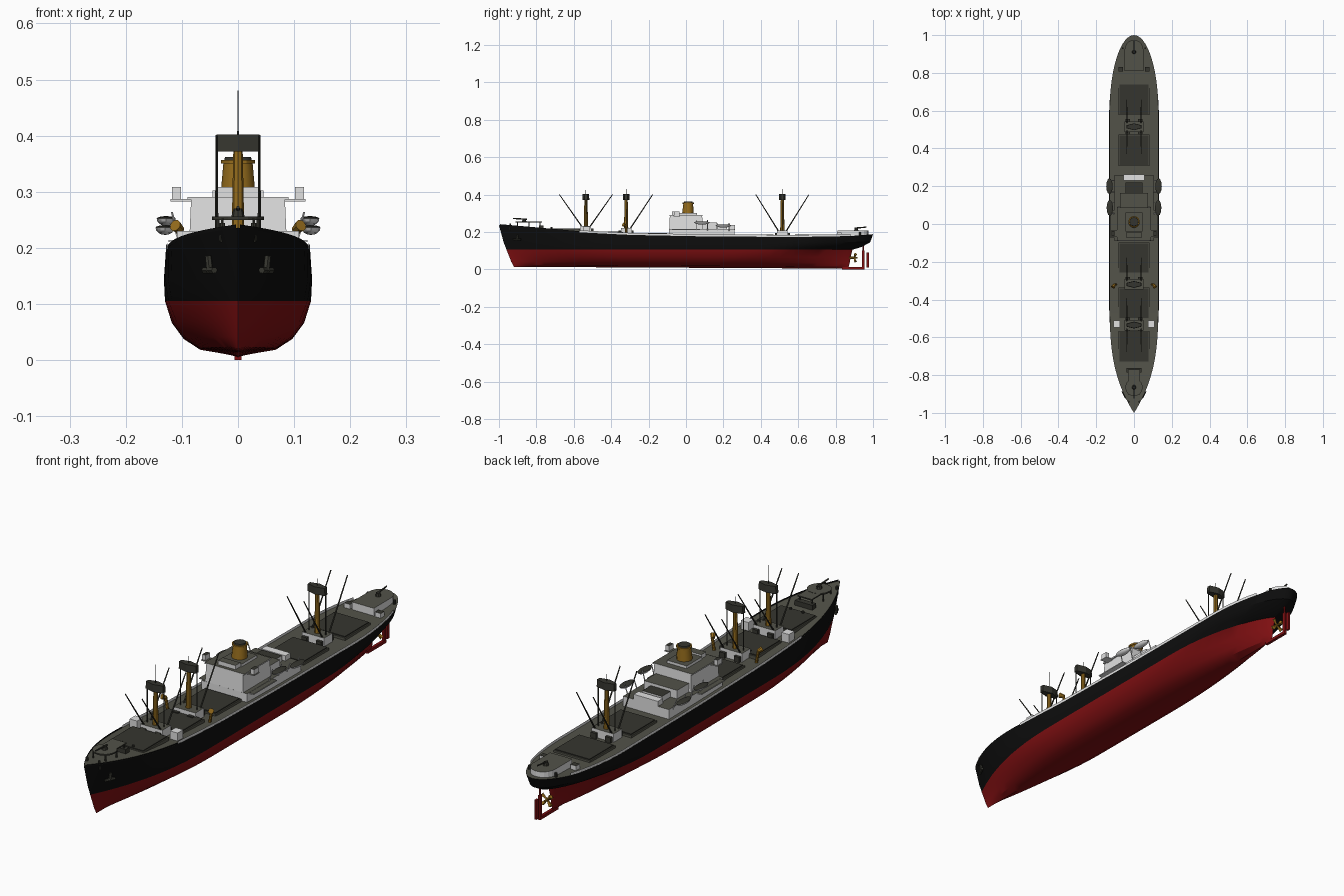
import bpy, bmesh, math
from mathutils import Vector

cube = bpy.data.objects.get("Cube")
if cube:
    bpy.data.objects.remove(cube, do_unlink=True)


def material(name, rgb):
    m = bpy.data.materials.new(name)
    m.use_nodes = True
    col = (*rgb, 1)
    m.diffuse_color = col
    m.node_tree.nodes["Principled BSDF"].inputs["Base Color"].default_value = col
    return m


BLACK = material("hull black", (.004, .004, .004))
RED = material("bottom red", (.22, .005, .006))
DECK = material("deck grey", (.085, .085, .066))
DARK = material("hatch dark grey", (.036, .036, .028))
WHITE = material("house white", (.75, .75, .75))
GOLD = material("mast gold", (.3, .15, .012))


def finish(name, bm, mats, smooth=False):
    bmesh.ops.remove_doubles(bm, verts=bm.verts, dist=1e-5)
    bmesh.ops.recalc_face_normals(bm, faces=bm.faces)
    me = bpy.data.meshes.new(name)
    bm.to_mesh(me)
    bm.free()
    ob = bpy.data.objects.new(name, me)
    bpy.context.collection.objects.link(ob)
    for m in mats:
        me.materials.append(m)
    if smooth:
        bpy.ops.object.select_all(action='DESELECT')
        ob.select_set(True)
        bpy.context.view_layer.objects.active = ob
        bpy.ops.object.shade_smooth_by_angle(angle=math.radians(30))
    return ob


def prism(name, outline, z0, z1, mat, top=None, taper=1.0):
    """Upright solid over a plan outline, with an optional top colour."""
    bm = bmesh.new()
    cx = sum(p[0] for p in outline) / len(outline)
    cy = sum(p[1] for p in outline) / len(outline)
    lo = [bm.verts.new((x, y, z0)) for x, y in outline]
    hi = [bm.verts.new((cx + (x - cx) * taper, cy + (y - cy) * taper, z1)) for x, y in outline]
    n = len(outline)
    bm.faces.new(lo)
    bm.faces.new(hi).material_index = 1
    for i in range(n):
        bm.faces.new((lo[i], lo[(i + 1) % n], hi[(i + 1) % n], hi[i]))
    return finish(name, bm, [mat, top or mat])


def box(name, x, y, hx, hy, z0, z1, mat, top=None, taper=1.0):
    plan = [(x - hx, y - hy), (x + hx, y - hy), (x + hx, y + hy), (x - hx, y + hy)]
    return prism(name, plan, z0, z1, mat, top, taper)


def rod(name, a, b, r0, r1, mat, sides=8):
    a, b = Vector(a), Vector(b)
    bm = bmesh.new()
    bmesh.ops.create_cone(bm, cap_ends=True, segments=sides, radius1=r0, radius2=r1, depth=(b - a).length)
    bm.transform(Vector((0, 0, 1)).rotation_difference(b - a).to_matrix().to_4x4())
    bmesh.ops.translate(bm, verts=bm.verts, vec=(a + b) / 2)
    return finish(name, bm, [mat], sides > 6)


# Hull lines: sheer curve and waterlines
SHEER = [(-1, .236), (-.75, .214), (-.57, .198), (-.3, .184), (.1, .176), (.6, .173), (.88, .178), (1, .188)]


def sheer(y):
    for (a, za), (b, zb) in zip(SHEER, SHEER[1:]):
        if y <= b:
            return za + (zb - za) * (y - a) / (b - a)
    return SHEER[-1][1]


# z, bow y, stern y, half beam, bow length, bow power, stern length, stern power
LEVELS = [(.004, -.92, .87, 0, .5, 2, .6, 1),
          (.015, -.925, .87, .068, .6, 1.7, .8, .8),
          (.035, -.935, .875, .097, .6, 1.8, .75, .8),
          (.065, -.945, .88, .118, .6, 2, .65, .85),
          (.105, -.96, .89, .13, .6, 2.3, .5, .8),
          (.12, -.965, .94, .131, .6, 2.4, .45, .65),
          (.145, -.975, .985, .132, .6, 2.6, .42, .55),
          (None, -1, 1, .129, .6, 3, .4, .5)]


def half_beam(y, lv):
    _, bow, stern, w, lb, pb, ls, ps = lv
    sb = min(max((y - bow) / lb, 0), 1)
    ss = min(max((stern - y) / ls, 0), 1)
    return w * (1 - (1 - sb) ** pb) * (1 - (1 - ss) ** 2) ** ps


def hull_point(t, lv, side):
    y = lv[1] + (lv[2] - lv[1]) * t
    z = sheer(y) if lv[0] is None else lv[0] + .01 * (1 - t) * max(0, 1 - lv[0] / .105)
    return (side * half_beam(y, lv), y, z)


STEPS = [(1 - math.cos(math.pi * i / 40)) / 2 for i in range(41)]
bm = bmesh.new()
for t0, t1 in zip(STEPS, STEPS[1:]):
    for side in (-1, 1):
        for k, (lo, hi) in enumerate(zip(LEVELS, LEVELS[1:])):
            pts = [hull_point(t0, lo, side), hull_point(t1, lo, side), hull_point(t1, hi, side), hull_point(t0, hi, side)]
            f = bm.faces.new([bm.verts.new(p) for p in pts])
            f.material_index = 0 if k < 4 else 1
    top = LEVELS[-1]
    pts = [hull_point(t0, top, -1), hull_point(t1, top, -1), hull_point(t1, top, 1), hull_point(t0, top, 1)]
    bm.faces.new([bm.verts.new(p) for p in pts]).material_index = 2
finish("hull", bm, [RED, BLACK, DECK], True)

# White bulwarks along the well decks, black ones at the ends
for name, y0, y1, h, mat in (("bow_bulwark", -.995, -.57, .006, BLACK), ("side_bulwark", -.57, .88, .011, WHITE)):
    bm = bmesh.new()
    ys = [y0 + (y1 - y0) * i / 30 for i in range(31)]
    for side in (-1, 1):
        for a, b in zip(ys, ys[1:]):
            pts = [(side * half_beam(y, LEVELS[-1]) * .995, y, sheer(y) + dz) for y, dz in ((a, 0), (b, 0), (b, h), (a, h))]
            bm.faces.new([bm.verts.new(p) for p in pts])
    finish(name, bm, [mat])

# Keel shoe, rudder and propeller
box("keel_shoe", 0, .895, .006, .06, 0, .012, RED)
for y in (.948, .971):
    box("rudder", 0, y, .004, .007, .01, .1 if y < .96 else .09, RED)
rod("rudder_stock", (0, .948, .09), (0, .948, .14), .004, .004, RED)
rod("propeller_hub", (0, .875, .062), (0, .918, .062), .008, .004, GOLD)
for i in range(4):
    a = math.pi / 4 + i * math.pi / 2
    rod("propeller_blade", (0, .9, .062), (.028 * math.cos(a), .906, .062 + .028 * math.sin(a)), .003, .009, GOLD, 4)

# Cargo hatches
for y in (.66, .39, -.18, -.42, -.65):
    z = sheer(y)
    box("hatch_coaming", 0, y, .083, .083, z - .005, z + .009, DECK)
    box("hatch_cover", 0, y, .078, .078, z, z + .013, DARK)

# Masts with winch houses, crosstrees and derrick booms
for y, booms in ((-.535, (-1, 1)), (-.32, (1,)), (.515, (-1, 1))):
    z = sheer(y)
    box("mast_house", 0, y, .05, .028, z - .005, z + .035, WHITE, DECK)
    rod("mast", (0, y, z), (0, y, .39), .012, .008, GOLD)
    plan = [(-.04, y - .008), (0, y - .018), (.04, y - .008), (.04, y + .008), (0, y + .018), (-.04, y + .008)]
    prism("crosstree", plan, .372, .402, DARK, taper=.95)
    rod("topmast", (0, y, .4), (0, y, .48 if y < -.5 else .43), .0015, .0006, DARK, 5)
    for side in (-1, 1):
        box("winch", side * .033, y, .012, .04, z, z + .022, DARK)
        rod("kingpost_stay", (side * .038, y, z + .02), (side * .038, y, .38), .0022, .0022, DARK, 5)
        for d in booms:
            rod("derrick_boom", (side * .038, y + d * .02, z + .03), (side * .038, y + d * .142, .4), .0035, .0022, DARK, 6)

# Side lockers and ventilators on the fore deck
for side in (-1, 1):
    box("deck_locker", side * .092, -.53, .017, .018, .19, .23, WHITE)
    rod("ventilator", (side * .095, -.32, .18), (side * .105, -.32, .235), .006, .006, GOLD)
    rod("ventilator_cowl", (side * .102, -.32, .232), (side * .112, -.335, .24), .007, .011, GOLD)

# Midship deckhouse, stepped up to the bridge
box("lower_house", 0, .085, .104, .175, .17, .215, WHITE, DECK)
box("bridge_house", 0, 0, .087, .09, .21, .288, WHITE, DECK, .96)
box("bridge_roof", 0, 0, .09, .088, .286, .291, WHITE, DECK)
box("boat_deck_house", 0, .125, .075, .04, .21, .25, WHITE, DECK)
box("engine_casing", 0, .18, .045, .04, .21, .238, WHITE, DARK)
box("after_house", 0, .245, .055, .016, .21, .236, WHITE, WHITE)
box("funnel_base", 0, .01, .045, .05, .288, .302, WHITE, DECK)
box("chart_house", 0, -.058, .04, .016, .288, .308, WHITE, DECK)

# Funnel
rod("funnel", (0, .01, .295), (0, .012, .352), .031, .026, GOLD, 12)
rod("funnel_band", (0, .012, .35), (0, .012, .357), .03, .03, GOLD, 12)
rod("funnel_top", (0, .012, .355), (0, .012, .362), .025, .023, DARK, 12)


# Lifeboats: half ellipsoids with a covered top, hung on davits
def lifeboat(x, y, z, length, width, depth):
    bm = bmesh.new()
    bmesh.ops.create_uvsphere(bm, u_segments=12, v_segments=8, radius=1)
    for v in bm.verts:
        v.co = (x + v.co.x * width, y + v.co.y * length, z + v.co.z * depth * (.35 if v.co.z > 0 else 1))
    for f in bm.faces:
        f.material_index = 1 if f.calc_center_median().z > z else 0
    finish("lifeboat", bm, [WHITE, DARK], True)


for side in (-1, 1):
    for x, y, z in ((.13, .2, .236), (.128, .085, .252)):
        lifeboat(side * x, y, z, .042, .017, .013)
        for dy in (-.03, .03):
            rod("davit", (side * .1, y + dy, .2), (side * .118, y + dy, z + .012), .0025, .002, WHITE, 6)
    box("wing_shelter", side * .11, -.05, .008, .014, .287, .308, WHITE, DARK)
    box("bridge_wing", side * .1, -.05, .02, .018, .283, .287, WHITE, DECK)
    box("side_gallery", side * .112, .0, .012, .075, .21, .214, WHITE, DECK)

# Forecastle: gun platform on legs, windlass, bollards and anchors
ring = [(.046 * math.cos(i * math.pi / 8), -.865 + .046 * math.sin(i * math.pi / 8)) for i in range(16)]
prism("gun_platform", ring, .25, .256, DARK, DECK)
rod("gun_mount", (0, -.865, .255), (0, -.865, .27), .012, .008, DARK)
rod("gun_barrel", (0, -.85, .268), (0, -.925, .272), .004, .003, DARK, 6)
box("platform_bridge", 0, -.8, .032, .03, .25, .255, DARK, DECK)
box("windlass", 0, -.775, .04, .012, .21, .235, DARK)
for side in (-1, 1):
    for x, y in ((.028, -.9), (.036, -.84), (.028, -.78)):
        rod("platform_leg", (side * x, y, .21), (side * x, y, .252), .003, .003, DARK, 6)
    for y in (-.72, -.94):
        rod("bollard", (side * .028, y, .21), (side * .028, y, sheer(y) + .014), .005, .005, DARK)
    rod("anchor_shank", (side * .053, -.9, .185), (side * .05, -.906, .155), .006, .006, DARK, 6)
    rod("anchor_fluke", (side * .06, -.885, .16), (side * .042, -.922, .16), .006, .006, DARK, 6)

# Rounded house and fittings at the stern
arc = [(.05 * math.cos(i * math.pi / 10), .92 + .055 * math.sin(i * math.pi / 10)) for i in range(11)]
prism("stern_house", arc + [(-.05, .81), (.05, .81)], .172, .208, WHITE, DECK)
rod("stern_gun_mount", (0, .91, .205), (0, .91, .222), .012, .008, DARK)
rod("stern_gun_barrel", (0, .9, .22), (0, .965, .226), .004, .003, DARK, 6)
for side in (-1, 1):
    box("stern_locker", side * .07, .82, .013, .012, .17, .196, WHITE, DARK)
    rod("stern_bollard", (side * .06, .93, .17), (side * .06, .93, .2), .005, .005, DARK)
